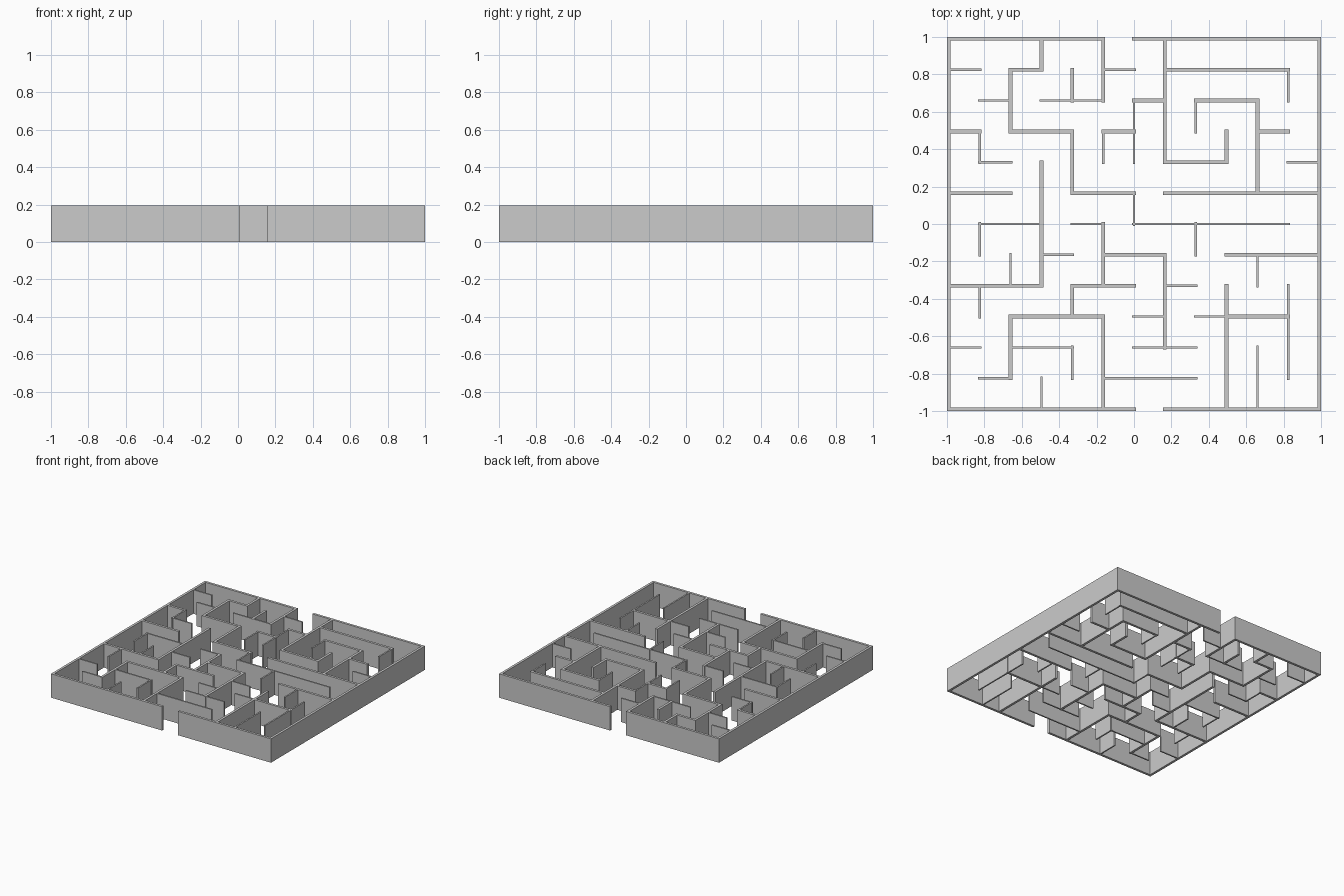
import bpy, bmesh

if "Cube" in bpy.data.objects:
    bpy.data.objects.remove(bpy.data.objects["Cube"])

STEP, HEIGHT = 0.165, 0.196
CAP = 0.01                               # wall ends run past the grid node
HALF = {"#": 0.01, "-": 0.006}           # thick and thin walls

# walls along x, rows from back to front
rows = """#####.######
-.#..-.####.
.-.--.#.##..
#.##.#....#.
.-.....##..-
##..##.#####
.--.-.-----.
...-.##..###
###.##.-....
..###.-.-##.
-.--..--....
.-...---....
######.#####""".split()

# walls along y, columns from left to right, each read back to front
cols = """############
...-..-.-...
.##....-.##.
#...####...-
.#.##...#.-.
##.-..##.###
..--.-......
####...###..
..-...-.....
...#....####
..###..-..--
.-......---.
############""".split()


def pos(i):
    return (i - 6) * STEP


# wall footprints as rectangles
rects = []
for i in range(13):
    for j in range(12):
        if rows[i][j] in HALF:
            h, y = HALF[rows[i][j]], -pos(i)
            rects.append((pos(j) - CAP, y - h, pos(j + 1) + CAP, y + h))
        if cols[i][j] in HALF:
            h, x = HALF[cols[i][j]], pos(i)
            rects.append((x - h, -pos(j + 1) - CAP, x + h, -pos(j) + CAP))
rects = [tuple(round(v, 4) for v in r) for r in rects]

# union of the footprints as one flat sheet
xs = sorted({v for r in rects for v in (r[0], r[2])})
ys = sorted({v for r in rects for v in (r[1], r[3])})
filled = set()
for x0, y0, x1, y1 in rects:
    for a in range(xs.index(x0), xs.index(x1)):
        for b in range(ys.index(y0), ys.index(y1)):
            filled.add((a, b))

bm = bmesh.new()
verts = {}


def node(a, b):
    if (a, b) not in verts:
        verts[a, b] = bm.verts.new((xs[a], ys[b], 0))
    return verts[a, b]


for a, b in sorted(filled):
    bm.faces.new([node(a, b), node(a + 1, b), node(a + 1, b + 1), node(a, b + 1)])
mesh = bpy.data.meshes.new("maze_walls")
bm.to_mesh(mesh)
bm.free()

# raise the sheet into closed walls
maze = bpy.data.objects.new("maze_walls", mesh)
bpy.context.collection.objects.link(maze)
solid = maze.modifiers.new("wall_height", "SOLIDIFY")
solid.thickness = HEIGHT
solid.offset = 1
